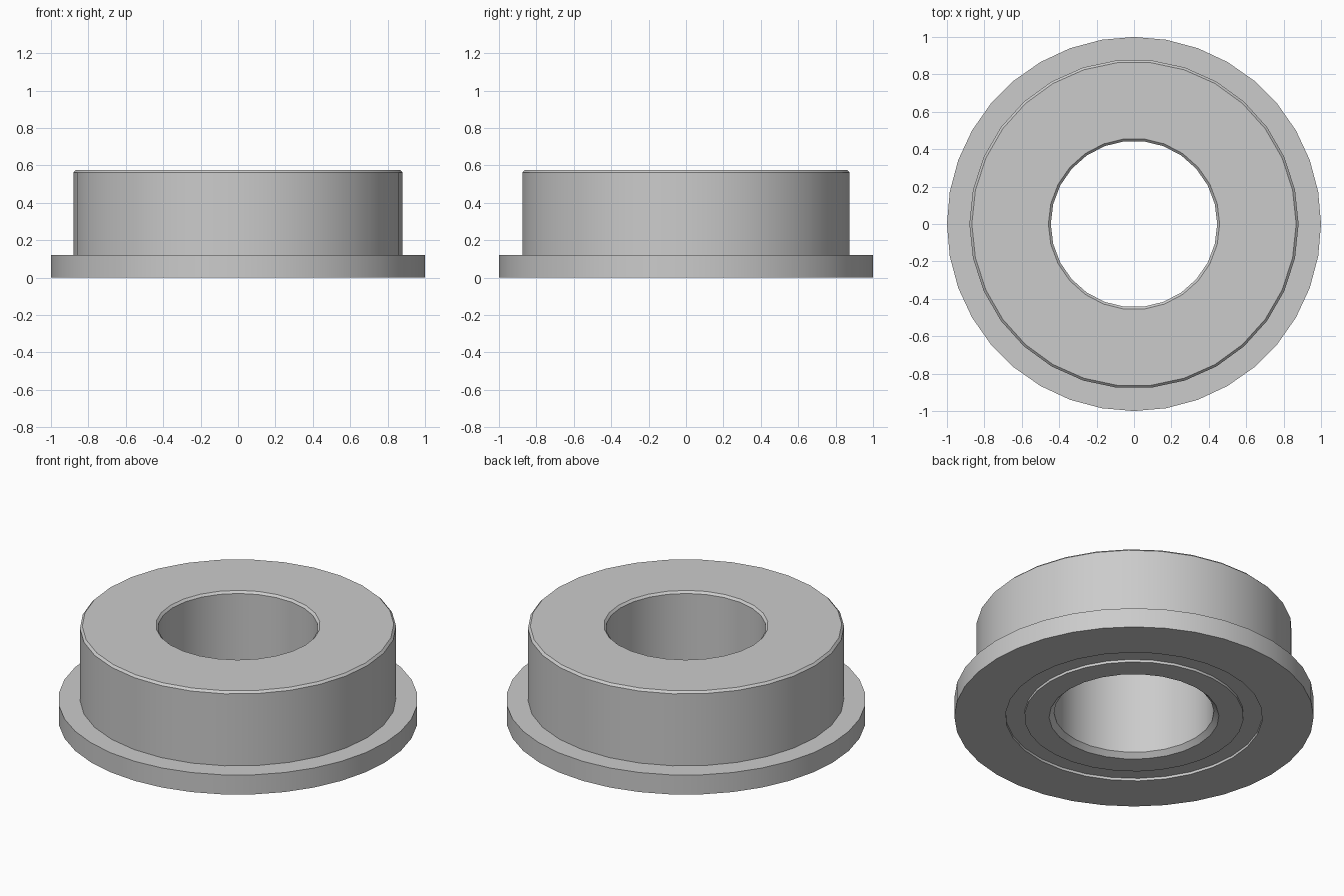
import bpy, bmesh
from math import cos, sin, radians, tau

cube = bpy.data.objects.get("Cube")
if cube:
    bpy.data.objects.remove(cube, do_unlink=True)

# Material
steel = bpy.data.materials.new("grey_steel")
steel.use_nodes = True
GREY = (0.6, 0.6, 0.6, 1)
steel.diffuse_color = GREY
steel.node_tree.nodes["Principled BSDF"].inputs["Base Color"].default_value = GREY

# Main dimensions
HEIGHT, FLANGE_H = 0.575, 0.12
FLANGE_R, BODY_R, BORE_R = 1.0, 0.88, 0.445
GROOVE_OUT, GROOVE_IN, GROOVE_D = 0.715, 0.61, 0.016
EDGE, BOTTOM_EDGE = 0.013, 0.028

# Number of sides on each cylindrical region
FLANGE_N, BODY_N, GROOVE_N, BORE_N = 36, 30, 30, 26

# Closed cross-section: radius, height, sides
PROFILE = [
    (FLANGE_R, 0, FLANGE_N),                         # flange
    (FLANGE_R, FLANGE_H, FLANGE_N),
    (BODY_R, FLANGE_H, BODY_N),                      # body
    (BODY_R, HEIGHT - EDGE, BODY_N),
    (BODY_R - EDGE, HEIGHT, BODY_N),
    (BORE_R + EDGE, HEIGHT, BORE_N),                 # bore
    (BORE_R, HEIGHT - EDGE, BORE_N),
    (BORE_R, BOTTOM_EDGE, BORE_N),
    (BORE_R + BOTTOM_EDGE, 0, BORE_N),
    (GROOVE_IN, 0, GROOVE_N),                        # underside groove
    (GROOVE_IN, GROOVE_D, GROOVE_N),
    (GROOVE_OUT, GROOVE_D, GROOVE_N),
    (GROOVE_OUT, 0, GROOVE_N),
]


def add_loop(bm, radius, z, sides):
    verts = [bm.verts.new((radius * cos(tau * i / sides), radius * sin(tau * i / sides), z))
             for i in range(sides)]
    edges = [bm.edges.new((verts[i - 1], verts[i])) for i in range(sides)]
    return verts, edges


def join_loops(bm, a, b):
    (va, ea), (vb, eb) = a, b
    if len(va) == len(vb):
        for i in range(len(va)):
            bm.faces.new((va[i - 1], va[i], vb[i], vb[i - 1]))
    else:
        # flat ring between circles with different numbers of sides
        bmesh.ops.triangle_fill(bm, edges=ea + eb, use_beauty=True, normal=(0, 0, 1))


# Flanged sleeve
bm = bmesh.new()
loops = [add_loop(bm, *p) for p in PROFILE]
for i, loop in enumerate(loops):
    join_loops(bm, loops[i - 1], loop)
bmesh.ops.recalc_face_normals(bm, faces=bm.faces[:])
mesh = bpy.data.meshes.new("flanged_sleeve")
bm.to_mesh(mesh)
bm.free()
mesh.materials.append(steel)
sleeve = bpy.data.objects.new("flanged_sleeve", mesh)
bpy.context.collection.objects.link(sleeve)

# Smooth walls, crisp rims
bpy.ops.object.select_all(action='DESELECT')
sleeve.select_set(True)
bpy.context.view_layer.objects.active = sleeve
bpy.ops.object.shade_smooth_by_angle(angle=radians(30))
